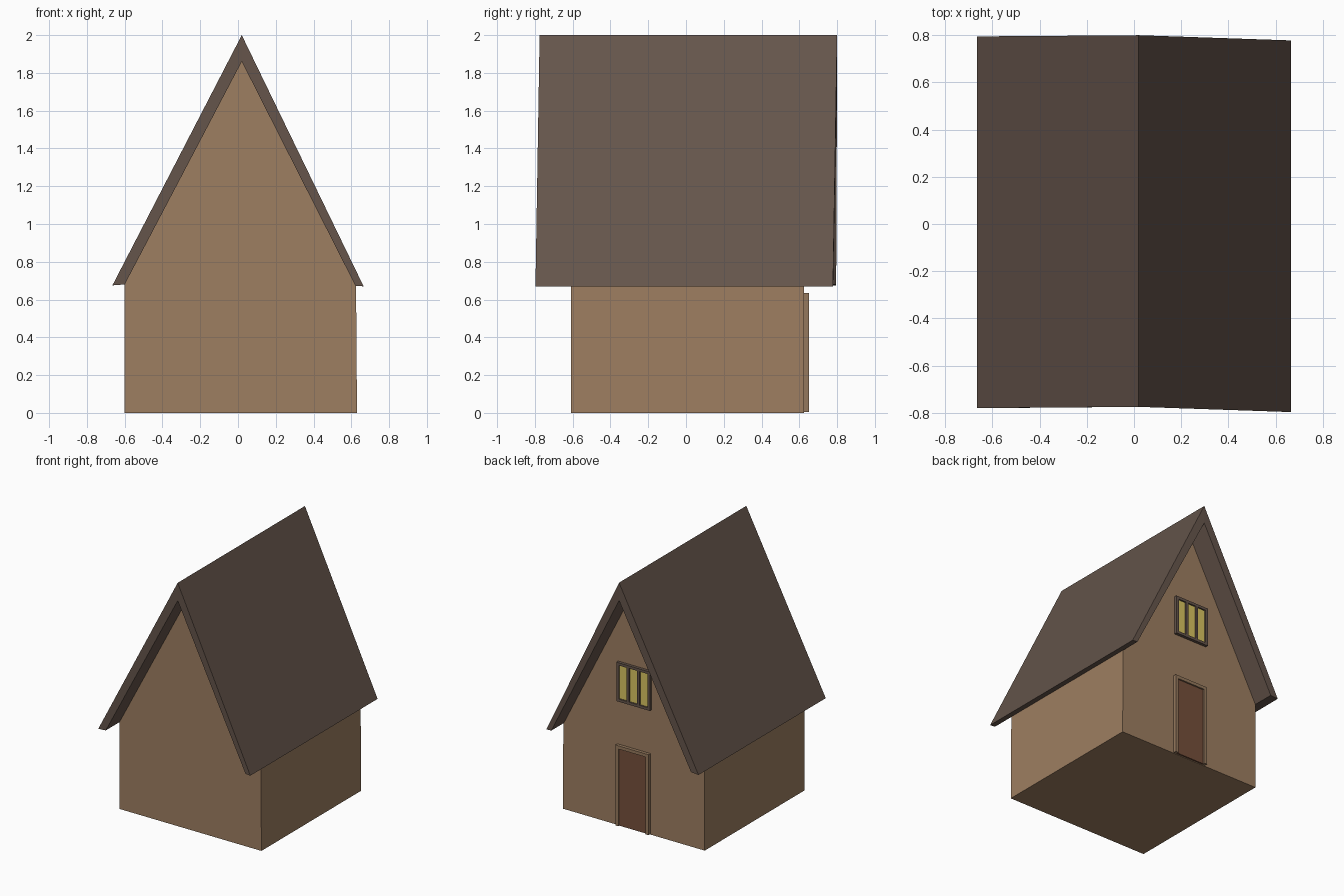
import bpy, bmesh

if "Cube" in bpy.data.objects:
    bpy.data.objects.remove(bpy.data.objects["Cube"])


def material(name, rgb):
    m = bpy.data.materials.new(name)
    m.diffuse_color = (*rgb, 1)
    m.use_nodes = True
    m.node_tree.nodes["Principled BSDF"].inputs["Base Color"].default_value = m.diffuse_color
    return m


WALL = material("wall_tan", (0.34, 0.21, 0.12))
ROOF = material("roof_brown", (0.13, 0.09, 0.07))
TRIM = material("trim_tan", (0.30, 0.19, 0.11))
DOOR = material("door_brown", (0.18, 0.08, 0.044))
GLASS = material("glass_yellow", (0.70, 0.56, 0.12))


def finish(name, bm, mat):
    bmesh.ops.recalc_face_normals(bm, faces=bm.faces)
    me = bpy.data.meshes.new(name)
    bm.to_mesh(me)
    bm.free()
    ob = bpy.data.objects.new(name, me)
    ob.data.materials.append(mat)
    bpy.context.collection.objects.link(ob)
    return ob


def prism(name, profile, mat):
    """Profile points are (x, z, front y, back y)."""
    bm = bmesh.new()
    front = [bm.verts.new((x, a, z)) for x, z, a, b in profile]
    back = [bm.verts.new((x, b, z)) for x, z, a, b in profile]
    bm.faces.new(front)
    bm.faces.new(back[::-1])
    n = len(profile)
    for i in range(n):
        j = (i + 1) % n
        bm.faces.new((front[i], front[j], back[j], back[i]))
    return finish(name, bm, mat)


def boxes(name, spans, mat):
    """One object from boxes given as (x0, x1, y0, y1, z0, z1)."""
    bm = bmesh.new()
    for x0, x1, y0, y1, z0, z1 in spans:
        vs = bmesh.ops.create_cube(bm, size=1)["verts"]
        for v in vs:
            v.co = (x1 if v.co.x > 0 else x0,
                    y1 if v.co.y > 0 else y0,
                    z1 if v.co.z > 0 else z0)
    return finish(name, bm, mat)


# Walls with steep gables
F, B = -0.61, 0.625
prism("walls", [(-0.60, 0, F, B), (0.63, 0, F, B), (0.625, 0.67, F, B),
                (0.02, 1.86, F, B), (-0.60, 0.68, F, B)], WALL)

# Two roof slabs meeting at the ridge, slightly askew
ridge = [(0.02, 2.0, -0.775, 0.80), (0.02, 1.86, -0.775, 0.80)]
prism("roof_left", [ridge[0], (-0.665, 0.675, -0.78, 0.795),
                    (-0.60, 0.68, -0.78, 0.795), ridge[1]], ROOF)
prism("roof_right", [ridge[0], (0.665, 0.67, -0.797, 0.778),
                     (0.622, 0.672, -0.795, 0.779), ridge[1]], ROOF)

# Door and its surround on the back wall
X0, X1, T = -0.13, 0.157, 0.025
boxes("door_frame", [(X0, X0 + T, 0.61, 0.65, 0.005, 0.61),
                     (X1 - T, X1, 0.61, 0.65, 0.005, 0.61),
                     (X0, X1, 0.61, 0.65, 0.61, 0.635)], TRIM)
boxes("door", [(X0 + T, X1 - T, 0.61, 0.638, 0.005, 0.61)], DOOR)

# Window: frame, mullions and three panes
X0, X1, Z0, Z1, T = -0.14, 0.15, 0.98, 1.285, 0.021
step = (X1 - X0 - T) / 3
bars = [(X0 + i * step, X0 + i * step + T, 0.61, 0.648, Z0 + T, Z1 - T)
        for i in range(4)]
bars += [(X0, X1, 0.61, 0.648, z, z + T) for z in (Z0, Z1 - T)]
boxes("window_frame", bars, ROOF)
boxes("window_panes", [(X0 + i * step + T, X0 + (i + 1) * step, 0.61, 0.637,
                        Z0 + T, Z1 - T) for i in range(3)], GLASS)
